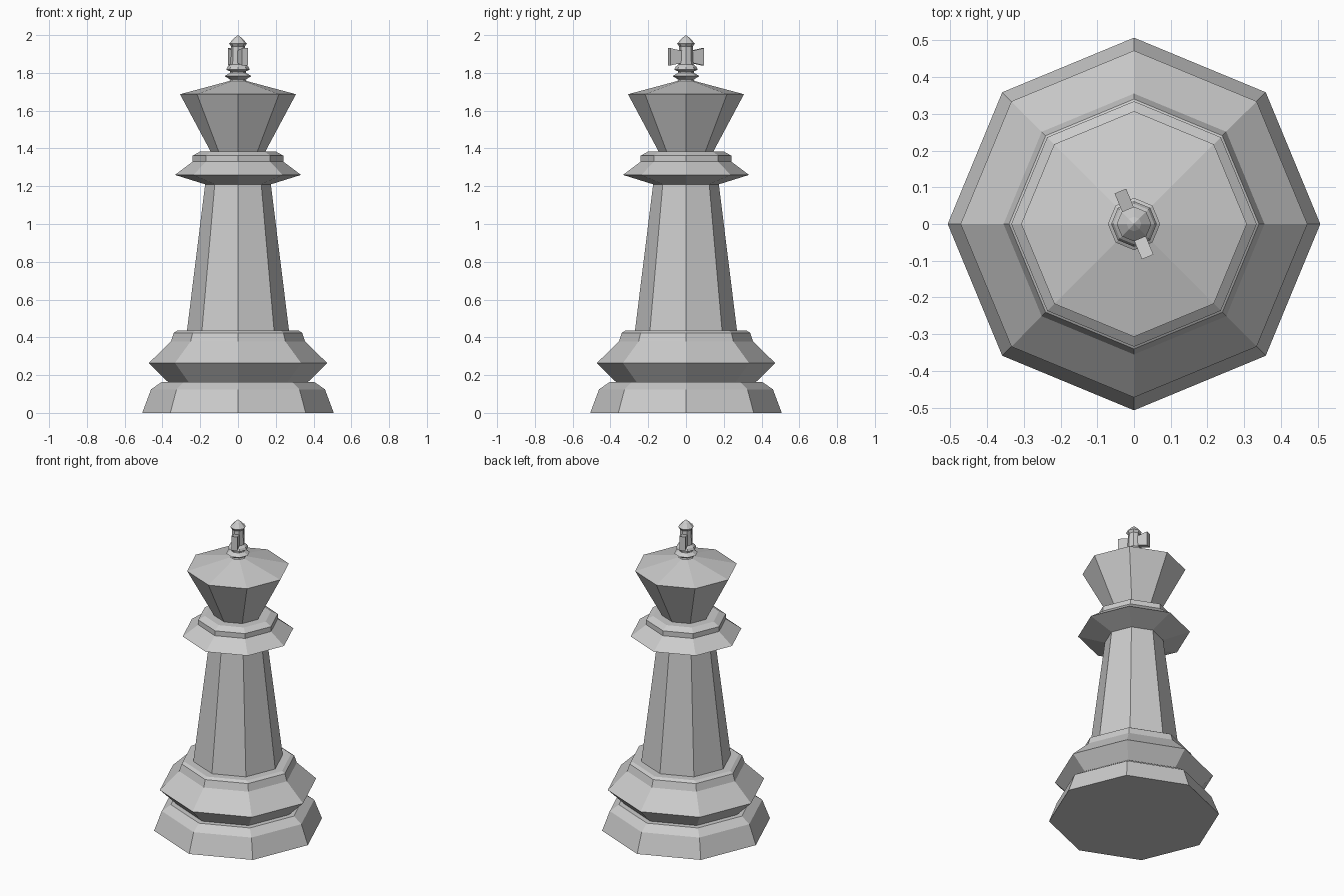
import bpy, bmesh
from math import cos, sin, pi, radians
from mathutils import Matrix

if "Cube" in bpy.data.objects:
    bpy.data.objects.remove(bpy.data.objects["Cube"])

SIDES = 8


def lathe(name, profile, close_bottom=False):
    """Revolve (radius, z) points into a flat-faced octagonal part."""
    bm = bmesh.new()
    rings = []
    for r, z in profile:
        if r == 0:
            rings.append([bm.verts.new((0, 0, z))] * SIDES)
        else:
            rings.append([bm.verts.new((r * cos(2 * pi * i / SIDES),
                                        r * sin(2 * pi * i / SIDES), z))
                          for i in range(SIDES)])
    for low, high in zip(rings, rings[1:]):
        for i in range(SIDES):
            j = (i + 1) % SIDES
            quad = [low[i], low[j], high[j], high[i]]
            bm.faces.new(list(dict.fromkeys(quad)))
    if close_bottom:
        bm.faces.new(rings[0][::-1])
    return finish(name, bm)


def finish(name, bm):
    bmesh.ops.recalc_face_normals(bm, faces=bm.faces)
    mesh = bpy.data.meshes.new(name)
    bm.to_mesh(mesh)
    bm.free()
    obj = bpy.data.objects.new(name, mesh)
    bpy.context.collection.objects.link(obj)
    return obj


def cross_arm(name, angle):
    """Short bar that flares in height toward its outer end."""
    bm = bmesh.new()
    bmesh.ops.create_cube(bm, size=1)
    for v in bm.verts:
        outer = v.co.x > 0
        v.co.x = 0.097 if outer else 0.02
        v.co.y *= 0.034
        v.co.z = 1.885 + v.co.z * (0.092 if outer else 0.06)
    bmesh.ops.transform(bm, matrix=Matrix.Rotation(angle, 4, 'Z'), verts=bm.verts)
    return finish(name, bm)


# Foot and the bulging ring above it
lathe("base", [(0.507, 0), (0.46, 0.125), (0.405, 0.163), (0.37, 0.163),
               (0.472, 0.264), (0.355, 0.378), (0.34, 0.424), (0.32, 0.436),
               (0.27, 0.436)], close_bottom=True)

# Tapered shaft
lathe("column", [(0.27, 0.436), (0.174, 1.21)])

# Sharp collar below the head
lathe("collar", [(0.174, 1.21), (0.334, 1.26), (0.24, 1.33), (0.24, 1.362),
                 (0.2, 1.384), (0.145, 1.384)])

# Flared head with shallow pointed roof
lathe("head", [(0.145, 1.384), (0.307, 1.687), (0.045, 1.757)])

# Finial: two thin rings, post and pointed cap
lathe("finial", [(0.045, 1.757), (0.04, 1.764), (0.071, 1.783), (0.042, 1.8),
                 (0.042, 1.808), (0.062, 1.817), (0.055, 1.832), (0.04, 1.845),
                 (0.036, 1.94), (0.047, 1.955), (0.02, 1.985), (0, 2.0)])

# Side arms of the finial
for side, deg in (("back", 112.5), ("front", 292.5)):
    cross_arm("finial_arm_" + side, radians(deg))
